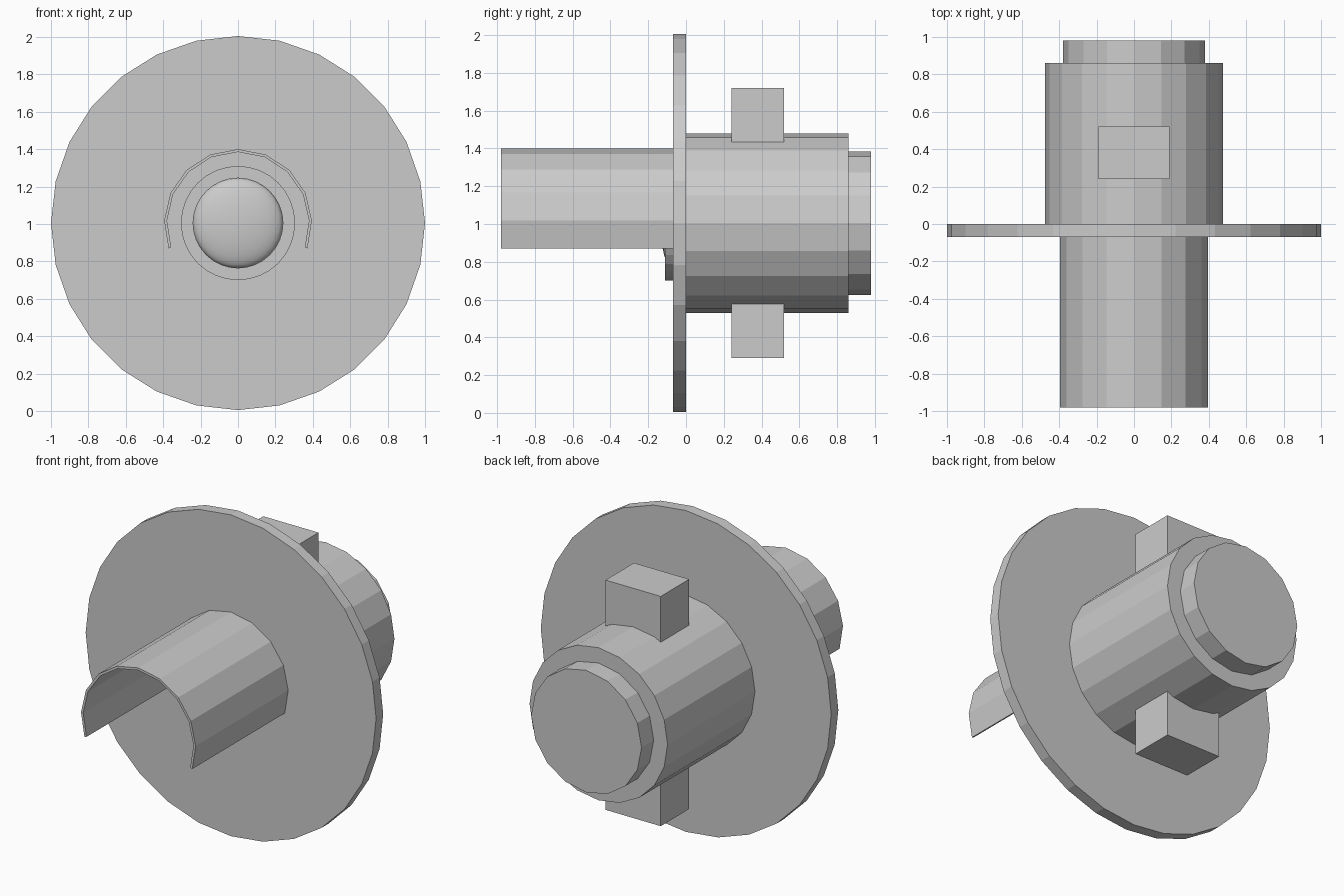
import bpy
import bmesh
from math import radians, sin, cos, pi

cube = bpy.data.objects.get("Cube")
if cube:
    bpy.data.objects.remove(cube, do_unlink=True)

grey = bpy.data.materials.new("plain grey")
grey.use_nodes = True
grey.diffuse_color = (0.6, 0.6, 0.6, 1)
grey.node_tree.nodes["Principled BSDF"].inputs["Base Color"].default_value = (0.6, 0.6, 0.6, 1)
AXIS_Z = 1.005


def finish(name, bm):
    bmesh.ops.recalc_face_normals(bm, faces=bm.faces)
    mesh = bpy.data.meshes.new(name)
    bm.to_mesh(mesh)
    bm.free()
    mesh.materials.append(grey)
    obj = bpy.data.objects.new(name, mesh)
    bpy.context.collection.objects.link(obj)
    return obj


def drum(name, radius, y0, y1, sides):
    """Closed cylinder along y with a corner at the top."""
    bm = bmesh.new()
    ring = [bm.verts.new((radius * sin(2 * pi * i / sides), y0,
                          AXIS_Z + radius * cos(2 * pi * i / sides))) for i in range(sides)]
    face = bm.faces.new(ring)
    out = bmesh.ops.extrude_face_region(bm, geom=[face])["geom"]
    moved = [v for v in out if isinstance(v, bmesh.types.BMVert)]
    bmesh.ops.translate(bm, verts=moved, vec=(0, y1 - y0, 0))
    if face.is_valid and len(bm.faces) == sides + 1:
        bm.faces.new(ring)
    return finish(name, bm)


def curved_wall(name, inner, outer, y0, y1, start, end, steps):
    """Thick curved wall along y; angles in degrees from +x."""
    bm = bmesh.new()
    closed = end - start == 360
    rows = []
    for i in range(steps if closed else steps + 1):
        a = radians(start + (end - start) * i / steps)
        rows.append([bm.verts.new((r * cos(a), y, AXIS_Z + r * sin(a)))
                     for r, y in ((inner, y0), (outer, y0), (outer, y1), (inner, y1))])
    for i in range(steps):
        a, b = rows[i], rows[(i + 1) % len(rows)]
        for k in range(4):
            n = (k + 1) % 4
            bm.faces.new((a[k], a[n], b[n], b[k]))
    if not closed:
        bm.faces.new(rows[0])
        bm.faces.new(rows[-1])
    return finish(name, bm)


# Round backing plate, lamp housing and rear cap
drum("backing_plate", 1.0, -0.07, 0.0, 28)
drum("lamp_housing", 0.475, 0.0, 0.86, 20)
drum("rear_cap", 0.38, 0.86, 0.98, 16)

# Open-bottomed hood and the ring around the lens
curved_wall("hood", 0.38, 0.395, -0.98, -0.07, -20, 200, 10)
curved_wall("lens_ring", 0.24, 0.305, -0.11, -0.07, 0, 360, 32)

# Shallow domed lens
bm = bmesh.new()
bmesh.ops.create_uvsphere(bm, u_segments=32, v_segments=16, radius=0.24)
bmesh.ops.scale(bm, vec=(1, 0.27, 1), verts=bm.verts)
bmesh.ops.translate(bm, vec=(0, -0.07, AXIS_Z), verts=bm.verts)
for f in bm.faces:
    f.smooth = True
finish("lens", bm)

# Mounting blocks above and below the housing
for name, side in (("upper_mount", 1), ("lower_mount", -1)):
    bm = bmesh.new()
    bmesh.ops.create_cube(bm, size=1)
    bmesh.ops.scale(bm, vec=(0.38, 0.28, 0.32), verts=bm.verts)
    bmesh.ops.translate(bm, vec=(0, 0.38, AXIS_Z + side * 0.555), verts=bm.verts)
    finish(name, bm)
